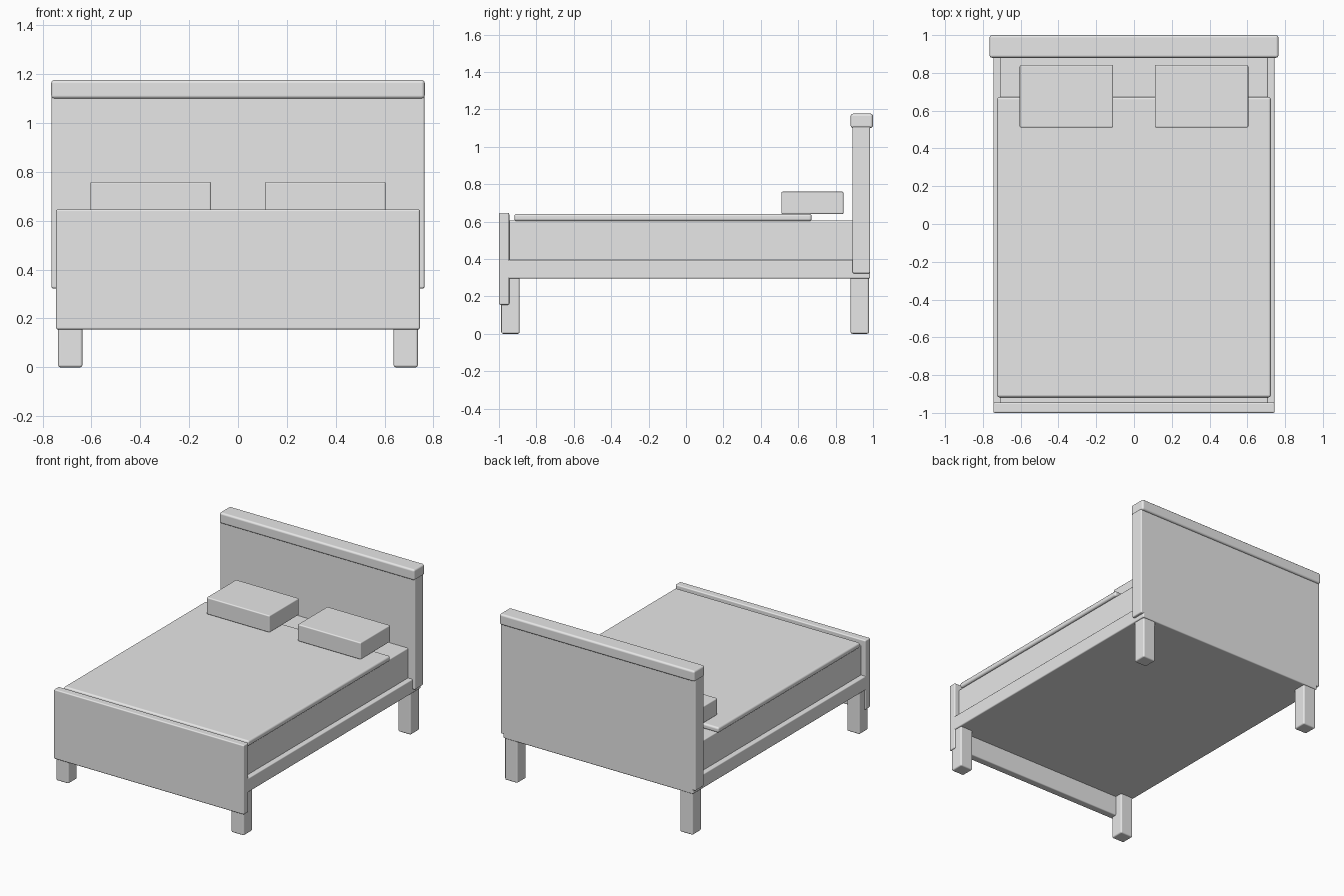
import bpy
import bmesh
from mathutils import Vector

default = bpy.data.objects.get("Cube")
if default:
    bpy.data.objects.remove(default, do_unlink=True)

grey = bpy.data.materials.new("light_grey")
grey.use_nodes = True
colour = (0.8, 0.8, 0.8, 1)
grey.diffuse_color = colour
grey.node_tree.nodes["Principled BSDF"].inputs["Base Color"].default_value = colour


def rounded_box(name, x, y, z, radius=0.008):
    """Box spanning the given (low, high) ranges, with rounded edges."""
    low, high = (Vector(corner) for corner in zip(x, y, z))
    bm = bmesh.new()
    bmesh.ops.create_cube(bm, size=1)
    for v in bm.verts:
        v.co = Vector(a * b for a, b in zip(v.co, high - low))
    mesh = bpy.data.meshes.new(name)
    bm.to_mesh(mesh)
    bm.free()
    mesh.materials.append(grey)
    obj = bpy.data.objects.new(name, mesh)
    obj.location = (low + high) / 2
    bpy.context.collection.objects.link(obj)
    bevel = obj.modifiers.new("rounded_edges", 'BEVEL')
    bevel.width = radius
    bevel.segments = 3
    bevel.harden_normals = True
    bpy.ops.object.select_all(action='DESELECT')
    obj.select_set(True)
    bpy.context.view_layer.objects.active = obj
    bpy.ops.object.shade_smooth_by_angle()
    return obj


def centred(half):
    return (-half, half)


# Frame with its head and foot panels
rounded_box("bed_frame", centred(0.745), (-0.99, 0.985), (0.295, 0.395))
rounded_box("footboard", centred(0.745), (-1.0, -0.945), (0.155, 0.647))
rounded_box("headboard", centred(0.764), (0.89, 0.985), (0.323, 1.11))
rounded_box("headboard_cap", centred(0.765), (0.88, 1.0), (1.10, 1.177), 0.014)

# Mattress and the blanket with its separate foot section
rounded_box("mattress", centred(0.71), (-0.95, 0.90), (0.385, 0.606))
rounded_box("blanket", centred(0.725), (-0.735, 0.672), (0.602, 0.641), 0.014)
rounded_box("blanket_foot", centred(0.725), (-0.918, -0.705), (0.602, 0.641), 0.014)

# Paired pillows and legs
for side, sign in (("left", 1), ("right", -1)):
    def across(inner, outer):
        return sorted((sign * inner, sign * outer))

    rounded_box(side + "_pillow", across(0.11, 0.605), (0.51, 0.842), (0.64, 0.76))
    rounded_box(side + "_front_leg", across(0.637, 0.737), (-0.988, -0.89), (0, 0.31), 0.01)
    rounded_box(side + "_back_leg", across(0.637, 0.737), (0.88, 0.978), (0, 0.31), 0.01)
